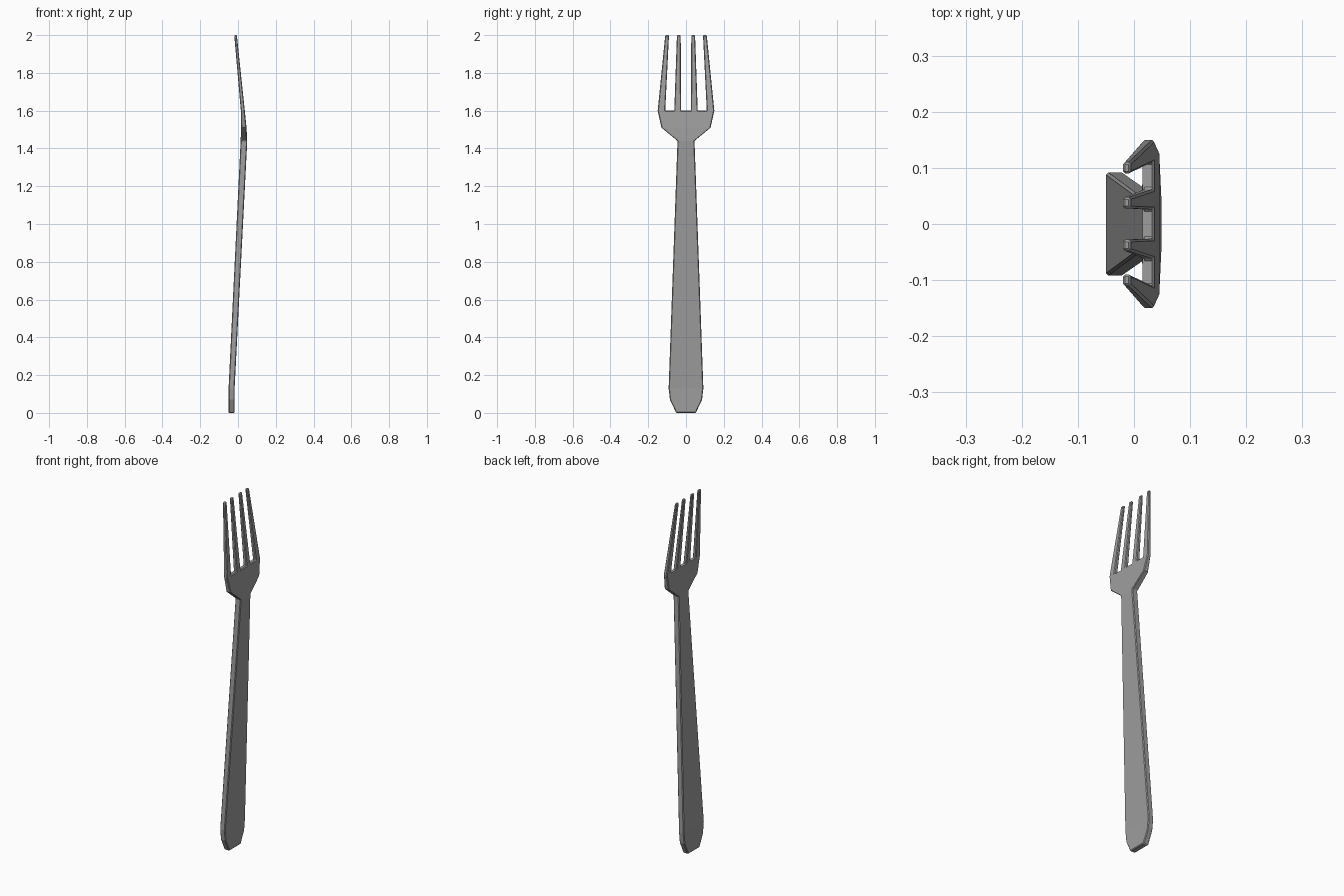
import bpy
import bmesh

cube = bpy.data.objects.get("Cube")
if cube:
    bpy.data.objects.remove(cube, do_unlink=True)

# One dull metal colour
metal = bpy.data.materials.new("grey_metal")
metal.use_nodes = True
grey = (0.34, 0.34, 0.34, 1)
metal.diffuse_color = grey
metal.node_tree.nodes["Principled BSDF"].inputs["Base Color"].default_value = grey

# Side profile: height, underside x, upper side x
PROFILE = [(0, -0.05, -0.018), (0.13, -0.05, -0.018), (1.44, 0.014, 0.049),
           (1.51, 0.016, 0.045), (1.6, 0.015, 0.036), (2, -0.02, -0.006)]


def profile_x(z, side):
    """Depth of the bent metal at height z; side 1 is under, 2 is upper."""
    for low, high in zip(PROFILE, PROFILE[1:]):
        if z <= high[0] + 1e-5:
            t = (z - low[0]) / (high[0] - low[0])
            return low[side] + t * (high[side] - low[side])
    return PROFILE[-1][side]


bm = bmesh.new()


def plate(points):
    return bm.faces.new([bm.verts.new((0, y, z)) for y, z in points])


# Handle and shoulders: half width at each height
rows = [(0.052, 0), (0.085, 0.07), (0.092, 0.13), (0.045, 1.44), (0.13, 1.51)]
for (w0, z0), (w1, z1) in zip(rows, rows[1:]):
    plate([(-w0, z0), (w0, z0), (w1, z1), (-w1, z1)])

# Head, up to the roots of the tines
roots = [0.15, 0.11, 0.062, 0.026]
root_line = [(y, 1.6) for y in roots] + [(-y, 1.6) for y in reversed(roots)]
plate([(-0.13, 1.51), (0.13, 1.51)] + root_line)

# Four tapering tines
tips = [0.11, 0.09, 0.048, 0.028]
for i in (0, 2):
    for s in (1, -1):
        plate([(s * roots[i], 1.6), (s * roots[i + 1], 1.6),
               (s * tips[i + 1], 2), (s * tips[i], 2)])

# Give the flat outline its bent thickness
bmesh.ops.remove_doubles(bm, verts=bm.verts, dist=1e-4)
under = list(bm.verts)
result = bmesh.ops.extrude_face_region(bm, geom=list(bm.faces), use_keep_orig=True)
upper = [g for g in result["geom"] if isinstance(g, bmesh.types.BMVert)]
for verts, side in ((under, 1), (upper, 2)):
    for v in verts:
        v.co.x = profile_x(v.co.z, side)
bmesh.ops.recalc_face_normals(bm, faces=bm.faces)

mesh = bpy.data.meshes.new("fork")
bm.to_mesh(mesh)
bm.free()
mesh.materials.append(metal)
fork = bpy.data.objects.new("fork", mesh)
bpy.context.collection.objects.link(fork)

# Narrow chamfer on the rim
bevel = fork.modifiers.new("rim_chamfer", "BEVEL")
bevel.width = 0.004
bevel.segments = 1
bevel.limit_method = "ANGLE"
bevel.angle_limit = 0.7
